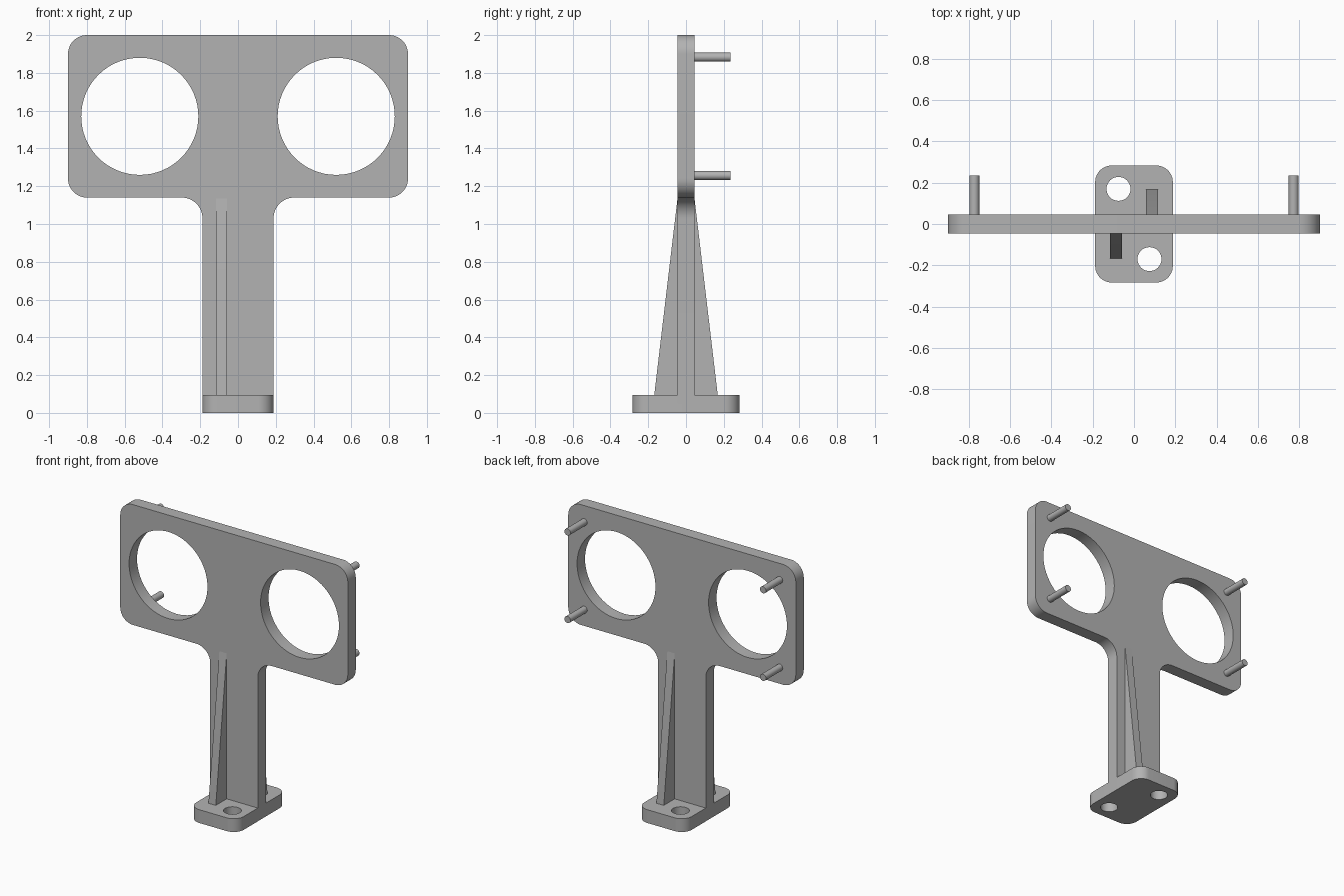
import bpy
import bmesh
from math import sin, cos, pi, radians
from mathutils import Matrix, Vector

cube = bpy.data.objects.get("Cube")
if cube:
    bpy.data.objects.remove(cube, do_unlink=True)

GREY = (0.45, 0.45, 0.45, 1)
grey = bpy.data.materials.new("plain_grey")
grey.use_nodes = True
grey.diffuse_color = GREY
grey.node_tree.nodes["Principled BSDF"].inputs["Base Color"].default_value = GREY

HALF = 0.045       # half thickness of the upright plate
BASE_TOP = 0.095
UPRIGHT = Matrix.Rotation(radians(90), 4, "X")


def circle(cx, cy, r, n=64):
    return [(cx + r * cos(2 * pi * i / n), cy + r * sin(2 * pi * i / n)) for i in range(n)]


def rounded(corners, steps=12):
    """Outline from (x, y, radius) corners, with each right-angled corner rounded."""
    points = []
    for i, (x, y, r) in enumerate(corners):
        p = Vector((x, y))
        if r == 0:
            points.append((x, y))
            continue
        a = (Vector(corners[i - 1][:2]) - p).normalized()
        b = (Vector(corners[(i + 1) % len(corners)][:2]) - p).normalized()
        centre = p + (a + b) * r
        for k in range(steps + 1):
            t = k / steps * pi / 2
            points.append(tuple(centre - b * r * cos(t) - a * r * sin(t)))
    return points


def finish(name, mesh):
    obj = bpy.data.objects.new(name, mesh)
    bpy.context.collection.objects.link(obj)
    mesh.materials.clear()
    mesh.materials.append(grey)
    bpy.ops.object.select_all(action="DESELECT")
    obj.select_set(True)
    bpy.context.view_layer.objects.active = obj
    bpy.ops.object.shade_smooth_by_angle(angle=radians(30))
    return obj


def slab(name, loops, half_depth, matrix):
    """Filled outline with holes, thickened both ways and placed by a matrix."""
    curve = bpy.data.curves.new(name + "_outline", "CURVE")
    curve.dimensions = "2D"
    curve.fill_mode = "BOTH"
    curve.extrude = half_depth
    for loop in loops:
        spline = curve.splines.new("POLY")
        spline.points.add(len(loop) - 1)
        for point, (x, y) in zip(spline.points, loop):
            point.co = (x, y, 0, 1)
        spline.use_cyclic_u = True
    helper = bpy.data.objects.new(name + "_helper", curve)
    bpy.context.collection.objects.link(helper)
    bpy.context.view_layer.update()
    mesh = bpy.data.meshes.new_from_object(
        helper.evaluated_get(bpy.context.evaluated_depsgraph_get()))
    bpy.data.objects.remove(helper, do_unlink=True)
    bpy.data.curves.remove(curve)
    mesh.name = name
    bm = bmesh.new()
    bm.from_mesh(mesh)
    bmesh.ops.remove_doubles(bm, verts=bm.verts, dist=0.0001)
    bmesh.ops.recalc_face_normals(bm, faces=bm.faces)
    bm.transform(matrix)
    bm.to_mesh(mesh)
    bm.free()
    return finish(name, mesh)


# Upright plate: wide panel with two round openings, flowing into the stem
right_half = [(0.188, 0.05, 0), (0.188, 1.14, 0.11), (0.9, 1.14, 0.1), (0.9, 2, 0.1)]
left_half = [(-x, z, r) for x, z, r in reversed(right_half)]
slab("upright_plate",
     [rounded(right_half + left_half), circle(-0.52, 1.57, 0.31), circle(0.52, 1.57, 0.31)],
     HALF, UPRIGHT)

# Foot with two screw holes on opposite corners
foot = [(-0.188, -0.283, 0.08), (0.188, -0.283, 0.08), (0.188, 0.283, 0.08), (-0.188, 0.283, 0.08)]
slab("foot", [rounded(foot), circle(0.075, -0.17, 0.058, 32), circle(-0.075, 0.17, 0.058, 32)],
     BASE_TOP / 2, Matrix.Translation((0, 0, BASE_TOP / 2)))

# Tapered ribs bracing the stem, one on each face
rib = [(-0.02, 0.08), (-0.168, 0.08), (-0.168, BASE_TOP), (-HALF, 1.135), (-0.02, 1.135)]
sideways = Matrix.Rotation(radians(90), 4, "Z") @ UPRIGHT
for name, turn in (("front_rib", 0), ("back_rib", 180)):
    slab(name, [rib], 0.029,
         Matrix.Rotation(radians(turn), 4, "Z") @ Matrix.Translation((-0.087, 0, 0)) @ sideways)

# Mounting pins at the corners of the back face
for side, x in (("left", 0.773), ("right", -0.773)):
    for level, z in (("upper", 1.883), ("lower", 1.257)):
        bm = bmesh.new()
        bmesh.ops.create_cone(bm, cap_ends=True, segments=24, radius1=0.024, radius2=0.024,
                              depth=0.215, matrix=Matrix.Translation((x, 0.1275, z)) @ UPRIGHT)
        mesh = bpy.data.meshes.new("pin")
        bm.to_mesh(mesh)
        bm.free()
        finish(f"{level}_{side}_pin", mesh)
